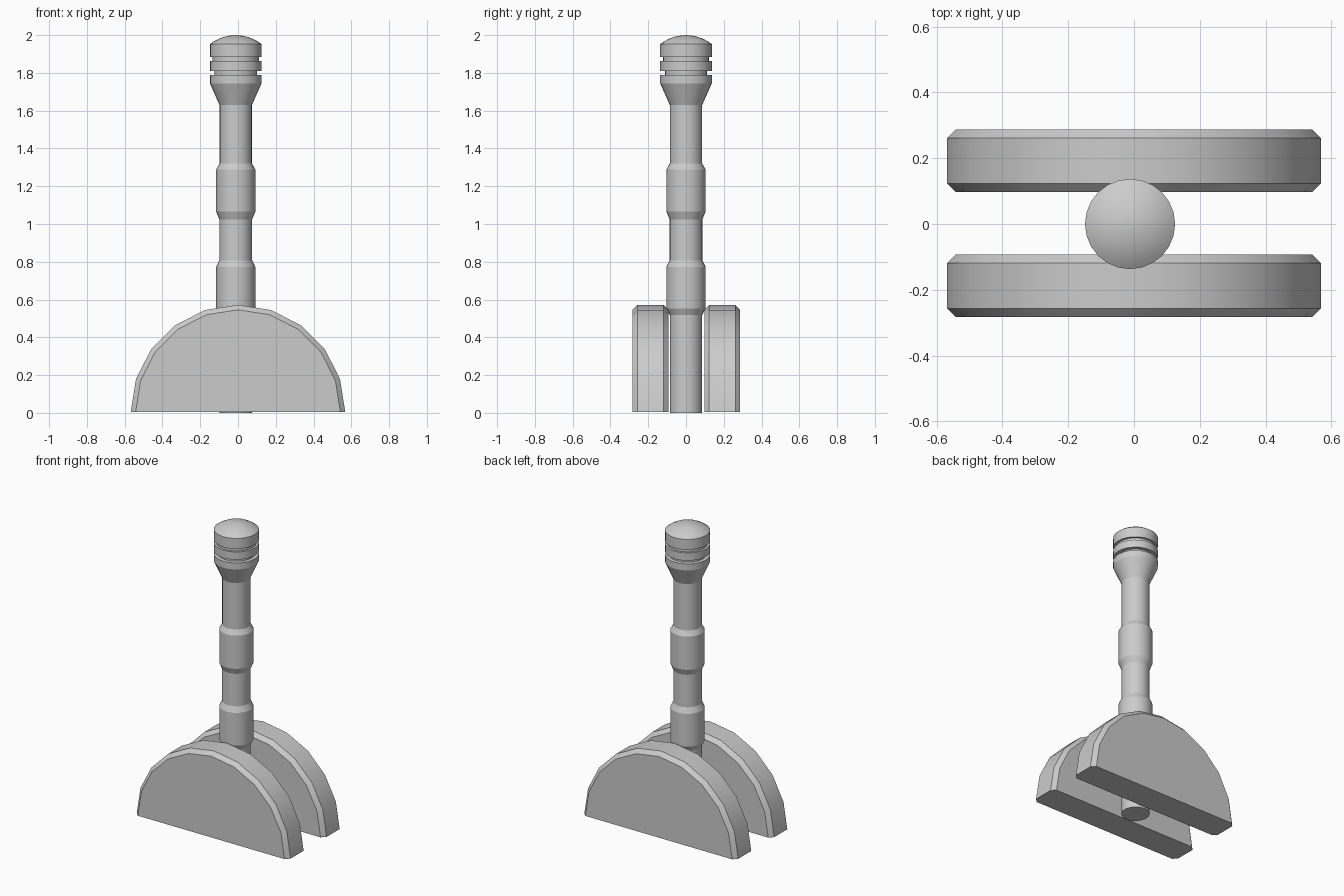
import bpy, bmesh, math

if "Cube" in bpy.data.objects:
    bpy.data.objects.remove(bpy.data.objects["Cube"])


def make_object(name, bm):
    bmesh.ops.recalc_face_normals(bm, faces=bm.faces[:])
    mesh = bpy.data.meshes.new(name)
    bm.to_mesh(mesh)
    bm.free()
    obj = bpy.data.objects.new(name, mesh)
    bpy.context.collection.objects.link(obj)
    bpy.ops.object.select_all(action='DESELECT')
    obj.select_set(True)
    bpy.context.view_layer.objects.active = obj
    bpy.ops.object.shade_smooth_by_angle(angle=math.radians(22))
    return obj


def half_disc(name, y, radius=0.568, half=0.095, bevel=0.026, base=0.004):
    """Half of a 20-sided disc with bevelled rims and a flat bottom."""
    bm = bmesh.new()
    rings = []
    for r, dy in ((radius - bevel, -half), (radius, bevel - half),
                  (radius, half - bevel), (radius - bevel, half)):
        rings.append([bm.verts.new((r * math.cos(i * math.pi / 10), y + dy,
                                    base + r * math.sin(i * math.pi / 10)))
                      for i in range(11)])
    for a, b in zip(rings, rings[1:]):
        for i in range(10):
            bm.faces.new((a[i], a[i + 1], b[i + 1], b[i]))
    bm.faces.new(rings[0])
    bm.faces.new(rings[-1])
    bm.faces.new([r[0] for r in rings] + [r[-1] for r in reversed(rings)])
    return make_object(name, bm)


def lathe(name, profile, x, sides=24):
    """Turn an (r, z) profile around a vertical axis and cap both ends."""
    bm = bmesh.new()
    rings = [[bm.verts.new((x + r * math.cos(i * math.tau / sides),
                            r * math.sin(i * math.tau / sides), z))
              for i in range(sides)] for r, z in profile]
    for a, b in zip(rings, rings[1:]):
        for i in range(sides):
            j = (i + 1) % sides
            bm.faces.new((a[i], a[j], b[j], b[i]))
    bm.faces.new(rings[0])
    top = bm.faces.new(rings[-1])
    bmesh.ops.poke(bm, faces=[top])
    return make_object(name, bm)


# Two half discs of the base
half_disc("front_base_disc", -0.188)
half_disc("back_base_disc", 0.192)

# Lever shaft with two collars
shaft = [(0.086, 0), (0.086, 0.517), (0.104, 0.553), (0.104, 0.772),
         (0.087, 0.808), (0.087, 1.025), (0.104, 1.066), (0.104, 1.288),
         (0.086, 1.32), (0.086, 1.63)]

# Flared grip with two grooves and a domed top
grip = [(0.137, 1.745), (0.137, 1.788), (0.112, 1.788), (0.112, 1.81),
        (0.137, 1.81), (0.137, 1.862), (0.122, 1.862), (0.122, 1.883),
        (0.137, 1.883), (0.137, 1.952)]
dome_r = 0.22
for r in (0.118, 0.085, 0.045, 0.012):
    grip.append((r, 2.0 - dome_r + math.sqrt(dome_r ** 2 - r ** 2)))

lathe("lever", shaft + grip, -0.012)
